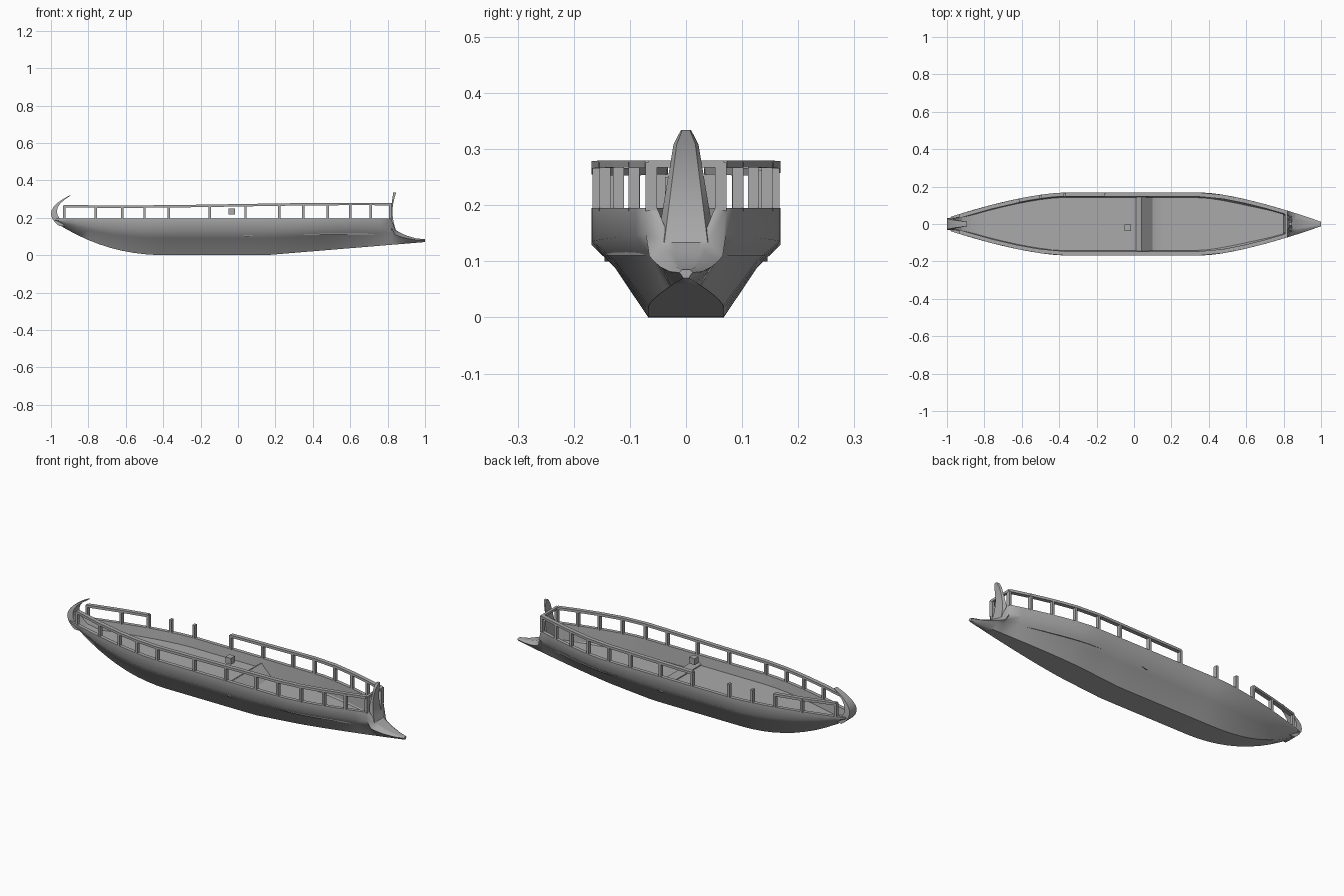
import bpy, bmesh, math
from mathutils import Vector

cube = bpy.data.objects.get("Cube")
if cube:
    bpy.data.objects.remove(cube)

COLOUR = (0.4, 0.4, 0.4, 1)
grey = bpy.data.materials.new("plain grey")
grey.use_nodes = True
grey.diffuse_color = COLOUR
grey.node_tree.nodes["Principled BSDF"].inputs["Base Color"].default_value = COLOUR


def finish(name, bm, smooth=None):
    bmesh.ops.recalc_face_normals(bm, faces=bm.faces)
    mesh = bpy.data.meshes.new(name)
    bm.to_mesh(mesh)
    bm.free()
    mesh.materials.append(grey)
    obj = bpy.data.objects.new(name, mesh)
    bpy.context.collection.objects.link(obj)
    if smooth:
        bpy.ops.object.select_all(action="DESELECT")
        obj.select_set(True)
        bpy.context.view_layer.objects.active = obj
        bpy.ops.object.shade_smooth_by_angle(angle=math.radians(smooth))


def loft(name, rings, smooth=None):
    """Skin a row of closed rings and cap both ends."""
    bm = bmesh.new()
    rows = [[bm.verts.new(point) for point in ring] for ring in rings]
    count = len(rows[0])
    for near, far in zip(rows, rows[1:]):
        for i in range(count):
            j = (i + 1) % count
            bm.faces.new((near[i], near[j], far[j], far[i]))
    bm.faces.new(rows[0])
    bm.faces.new(rows[-1])
    finish(name, bm, smooth)


def box(name, centre, size):
    bm = bmesh.new()
    bmesh.ops.create_cube(bm, size=1)
    bmesh.ops.scale(bm, vec=Vector(size), verts=bm.verts)
    bmesh.ops.translate(bm, vec=Vector(centre), verts=bm.verts)
    finish(name, bm)


# Hull lines: a straight middle body that tapers to the stern and to the ram
def half_width(x):
    taper = max(0, abs(x) - 0.38) / 0.62
    if x > 0:
        return 0.168 - 0.156 * taper ** 1.4
    return 0.168 - 0.136 * taper ** 1.5


def keel_height(x):
    if x > 0:
        return 0.07 * max(0, x - 0.15) / 0.85
    return 0.19 * (max(0, -x - 0.38) / 0.62) ** 2.2


def is_ram(x):
    return x > 0.83


def gunwale_height(x):
    return 0.085 + 2 * (1 - x) ** 2 if is_ram(x) else 0.195


def deck_height(x):
    top = gunwale_height(x)
    if is_ram(x):
        return top
    level = 0.145 if x < 0.05 else 0.11
    stern_slope = 0.145 - (x + 0.88) / 2
    return min(top, max(level, stern_slope))


def hull_section(x):
    width, keel, top, deck = half_width(x), keel_height(x), gunwale_height(x), deck_height(x)
    rim = width * 0.6 if is_ram(x) else width
    margin = min(0.02, rim * 0.3)
    chine = keel + 0.66 * (top - keel)
    floor = width * 0.4
    bilge = (floor + 0.6 * (width - floor), keel + 0.7 * (chine - keel))
    side = [(rim - 1.3 * margin, deck), (rim - margin, top), (rim, top),
            (width, chine), bilge, (floor, keel)]
    return [(x, y, z) for y, z in side] + [(x, -y, z) for y, z in reversed(side)]


frames = [-0.98 + 0.06 * i for i in range(31)] + [0.84, 0.87, 0.9, 0.95, 1]
loft("hull", [hull_section(x) for x in frames], 50)


# Curled stern ornament, solid at the root and bending forward as it rises
def curl_ring(u):
    x, z = -1 + 0.28 * (u - 0.4) ** 2, 0.155 + 0.165 * u
    half = 0.034 * (1 - 0.65 * u * u)
    thick = 0.05 * (1 - 0.85 * u)
    return [(x, -half, z), (x, half, z), (x + thick, half, z), (x + thick, -half, z)]


loft("stern_curl", [curl_ring(i / 8) for i in range(9)], 40)


# Upright bow post, narrowing upward with a hollow front edge and a rounded head
def bow_post_ring(u):
    z = 0.13 + 0.204 * u
    half = (0.052 - 0.034 * u) * min(1, 4 * (1 - u) + 0.5)
    back, front = 0.8 + 0.03 * u, 0.826 + 0.02 * (2 * u - 1) ** 2
    return [(back, -half, z), (back, half, z), (front, half * 0.75, z), (front, -half * 0.75, z)]


loft("bow_post", [bow_post_ring(i / 8) for i in range(9)], 40)

# Handrails, with an opening on the left side towards the stern
POSTS = [-0.93, -0.76, -0.62, -0.5, -0.37, -0.15, 0.04, 0.22, 0.35, 0.48, 0.6, 0.71, 0.815]


def rail_top(x):
    return 0.273 + 0.007 * math.sin(2.5 * x)


def rail(name, places, side):
    rings = []
    for x in places:
        outer, top = half_width(x), rail_top(x)
        inner, under = outer - 0.022, top - 0.013
        corners = [(outer, top), (inner, top), (inner, under), (outer, under)]
        rings.append([(x, side * y, z) for y, z in corners])
    loft(name, rings)


rail("right_rail", POSTS, -1)
rail("left_stern_rail", POSTS[:3], 1)
rail("left_bow_rail", POSTS[5:], 1)
bow_end = POSTS[-1]
box("bow_rail_tie", (bow_end, 0, rail_top(bow_end) - 0.006),
    (0.014, 2 * half_width(bow_end) - 0.01, 0.012))

# Rail posts standing on the gunwale
for side, label in ((-1, "right"), (1, "left")):
    for number, x in enumerate(POSTS, 1):
        top, foot = rail_top(x) - 0.003, 0.19
        box(f"{label}_rail_post_{number}",
            (x, side * (half_width(x) - 0.011), (top + foot) / 2),
            (0.013, 0.02, top - foot))

# Raised sill across the deck with a steep face down to the fore deck
SILL = [(0.01, 0.14), (0.01, 0.15), (0.04, 0.17), (0.1, 0.11), (0.04, 0.1)]
loft("deck_sill", [[(x, y, z) for x, z in SILL] for y in (-0.145, 0.145)])

# Small block amidships
box("midship_block", (-0.033, -0.02, 0.233), (0.034, 0.034, 0.034))
